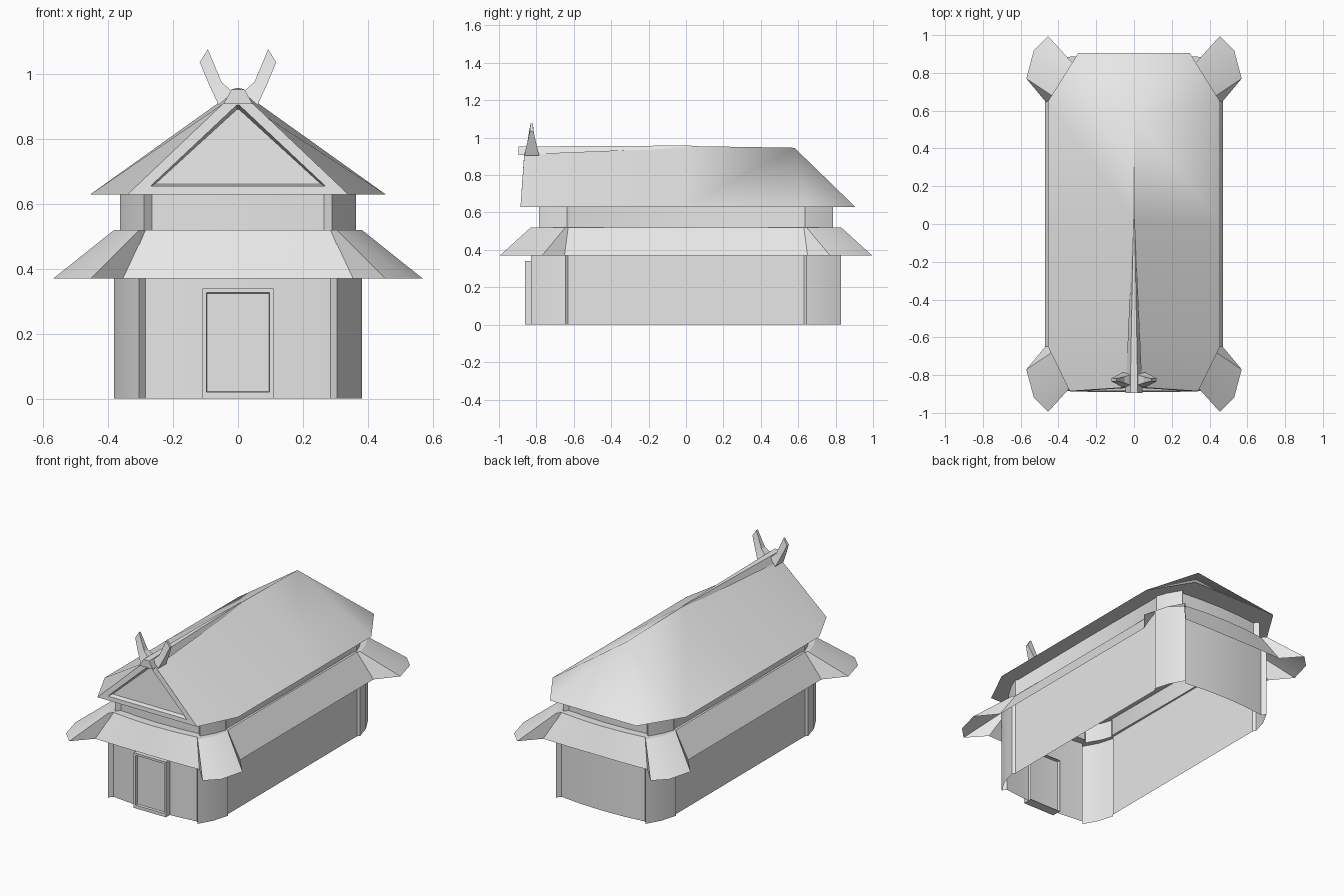
import bpy
import bmesh

cube = bpy.data.objects.get("Cube")
if cube:
    bpy.data.objects.remove(cube, do_unlink=True)

# One plain colour for the whole building
grey = bpy.data.materials.new("plain_grey")
grey.use_nodes = True
grey.diffuse_color = (0.8, 0.8, 0.8, 1)
grey.node_tree.nodes["Principled BSDF"].inputs["Base Color"].default_value = (0.8, 0.8, 0.8, 1)


def loft(name, rings, closed=True, cap_start=False, cap_end=False, angle=0.5):
    """Skin a list of equally long point rings into one object."""
    bm = bmesh.new()
    rows = [[bm.verts.new(p) for p in ring] for ring in rings]
    count = len(rows[0])
    for a, b in zip(rows, rows[1:]):
        for i in range(count if closed else count - 1):
            j = (i + 1) % count
            bm.faces.new((a[i], a[j], b[j], b[i]))
    if cap_start:
        bm.faces.new(rows[0][::-1])
    if cap_end:
        bm.faces.new(rows[-1])
    bmesh.ops.remove_doubles(bm, verts=bm.verts, dist=0.0005)
    bmesh.ops.recalc_face_normals(bm, faces=bm.faces)
    mesh = bpy.data.meshes.new(name)
    bm.to_mesh(mesh)
    bm.free()
    mesh.materials.append(grey)
    obj = bpy.data.objects.new(name, mesh)
    bpy.context.collection.objects.link(obj)
    bpy.ops.object.select_all(action="DESELECT")
    obj.select_set(True)
    bpy.context.view_layer.objects.active = obj
    bpy.ops.object.shade_smooth_by_angle(angle=angle)
    return obj


def ring(quarter, z):
    """Mirror a quarter outline, from the +x axis to the +y axis, all round."""
    pts = list(quarter)
    pts += [(-x, y) for x, y in quarter[::-1]][1:]
    pts += [(-x, -y) for x, y in quarter][1:]
    pts += [(x, -y) for x, y in quarter[::-1]][1:-1]
    return [(x, y, z) for x, y in pts]


# Walls with corner posts, stepping in to the upper band
wall = [(.37, 0), (.37, .63), (.382, .645), (.355, .74), (.305, .83),
        (.285, .805), (.15, .82), (0, .825)]
band = [(.36, 0), (.355, .62), (.363, .635), (.34, .7), (.29, .785),
        (.265, .76), (.14, .77), (0, .775)]
loft("walls", [ring(wall, 0), ring(wall, .52), ring(band, .52), ring(band, .63)])

# Skirt roof flaring out at the four corners
skirt = [(.47, 0), (.47, .65), (.57, .77), (.53, .92), (.455, .995),
         (.355, .885), (.18, .89), (0, .89)]
loft("skirt_roof", [ring(wall, .52), ring(skirt, .37)])

# Main roof: gable at the front, hip at the back
eave = [(.34, -.885), (.455, -.65), (.455, 0), (.455, .65), (.295, .905)]
ridge = [(.045, -.865, .91), (0, -.6, .925), (0, .02, .955),
         (0, .58, .946), (0, .58, .946)]
eave_line = [(x, y, .63) for x, y in eave]
eave_line += [(-x, y, z) for x, y, z in eave_line[::-1]]
ridge_line = ridge + [(-x, y, z) for x, y, z in ridge[::-1]]
loft("main_roof", [eave_line, ridge_line], closed=False, angle=0.8)
loft("roof_soffit", [eave_line], cap_end=True)


# Gable front with a recessed triangular panel
def gable(half, low, top_half, top, depth=0):
    def front(z):
        return -.885 + (z - .63) * .07 + depth
    return [(-half, front(low), low), (half, front(low), low),
            (top_half, front(top), top), (-top_half, front(top), top)]


loft("gable", [gable(.34, .63, .045, .91), gable(.27, .655, .004, .905),
               gable(.255, .662, .003, .892, .025)], cap_end=True, angle=0.2)


# Ridge beam tapering to a point on the ridge
def beam(y, low_half, low, top_half, top):
    return [(-low_half, y, low), (low_half, y, low),
            (top_half, y, top), (-top_half, y, top)]


loft("ridge_beam", [beam(-.895, .045, .908, .02, .953),
                    beam(.03, .005, .945, .003, .958)],
     cap_start=True, cap_end=True, angle=0.2)

# Pair of crossed horns at the front of the ridge
sections = [((.015, .945), (.06, .905), .04),
            ((.05, .975), (.09, .97), .024),
            ((.093, 1.077), (.118, 1.037), .009)]
for side, label in ((1, "left"), (-1, "right")):
    rings = []
    for (xi, zi), (xo, zo), half in sections:
        rings.append([(side * xi, -.825 - half * .7, zi), (side * xi, -.825 + half * .7, zi),
                      (side * xo, -.825 + half, zo), (side * xo, -.825 - half, zo)])
    loft(label + "_horn", rings, cap_start=True, cap_end=True, angle=0.2)


# Door frame with an inset panel
def door(half, low, top, y):
    return [(-half, y, low), (half, y, low), (half, y, top), (-half, y, top)]


loft("door", [door(.11, 0, .34, -.8), door(.11, 0, .34, -.86),
              door(.097, .02, .327, -.86), door(.095, .022, .325, -.845)],
     cap_end=True, angle=0.2)
